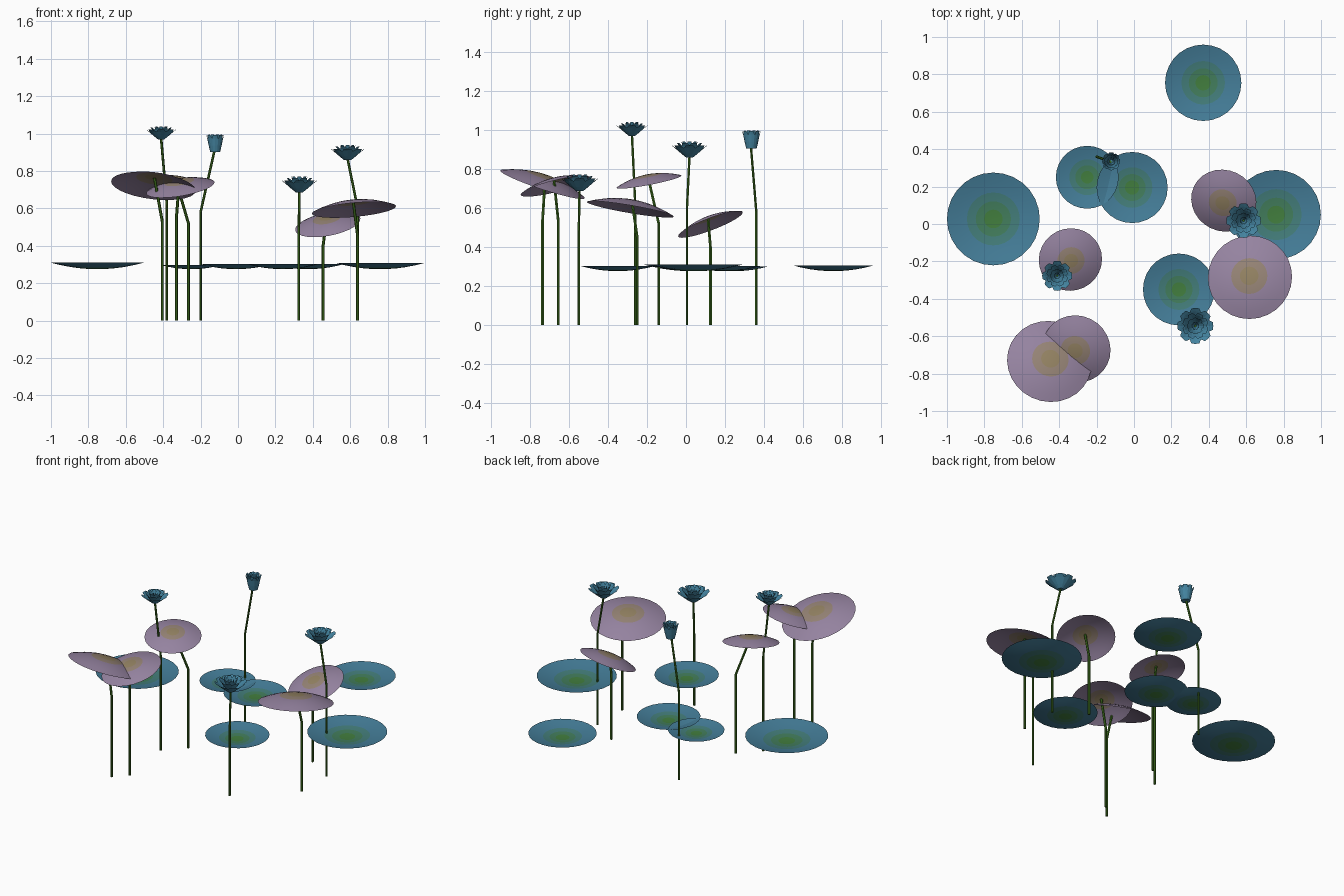
import bpy, bmesh, math
from mathutils import Vector

if "Cube" in bpy.data.objects:
    bpy.data.objects.remove(bpy.data.objects["Cube"])


def mat(name, r, g, b):
    lin = [((c / 255 + 0.055) / 1.055) ** 2.4 for c in (r, g, b)]
    m = bpy.data.materials.new(name)
    m.diffuse_color = (*lin, 1)
    m.use_nodes = True
    m.node_tree.nodes["Principled BSDF"].inputs["Base Color"].default_value = m.diffuse_color
    return m


PAD = [mat("pad_green", 66, 126, 62), mat("pad_sea_green", 66, 125, 92),
       mat("pad_teal", 67, 125, 122), mat("pad_blue", 68, 125, 152)]
LEAF = [mat("leaf_tan", 147, 130, 98), mat("leaf_taupe", 149, 131, 117),
        mat("leaf_mauve", 149, 131, 160)]
STEM = mat("stem_green", 60, 108, 28)
PETAL = mat("petal_blue", 68, 132, 160)


def finish(bm, name, mats, smooth=True):
    me = bpy.data.meshes.new(name)
    bm.to_mesh(me)
    bm.free()
    for m in mats:
        me.materials.append(m)
    for p in me.polygons:
        p.use_smooth = smooth
    ob = bpy.data.objects.new(name, me)
    bpy.context.collection.objects.link(ob)
    return ob


def disc(name, centre, radius, rise, slope, fractions, bands, mats, sides=28):
    """Round leaf sheet; rise > 0 lifts the rim (dish), rise < 0 lifts the middle (dome)."""
    bm = bmesh.new()

    def height(f):
        return rise * f * f if rise > 0 else -rise * (1 - f * f)

    mid = bm.verts.new((0, 0, height(0)))
    prev = None
    for f, band in zip(fractions, bands):
        ring = [bm.verts.new((radius * f * math.cos(2 * math.pi * i / sides),
                              radius * f * math.sin(2 * math.pi * i / sides),
                              height(f))) for i in range(sides)]
        for i in range(sides):
            j = (i + 1) % sides
            if prev is None:
                face = bm.faces.new((mid, ring[i], ring[j]))
            else:
                face = bm.faces.new((prev[i], ring[i], ring[j], prev[j]))
            face.material_index = band
        prev = ring
    ob = finish(bm, name, mats)
    normal = Vector((-slope[0], -slope[1], 1)).normalized()
    ob.rotation_mode = 'QUATERNION'
    ob.rotation_quaternion = Vector((0, 0, 1)).rotation_difference(normal)
    ob.location = centre
    return normal


def stem(name, path, radius=0.008, sides=6):
    bm = bmesh.new()
    rings = [[bm.verts.new((x + radius * math.cos(2 * math.pi * i / sides),
                            y + radius * math.sin(2 * math.pi * i / sides), z))
              for i in range(sides)] for x, y, z in path]
    for a, b in zip(rings, rings[1:]):
        for i in range(sides):
            j = (i + 1) % sides
            bm.faces.new((a[i], a[j], b[j], b[i]))
    bm.faces.new(rings[0][::-1])
    bm.faces.new(rings[-1])
    finish(bm, name, [STEM], False)


def flower(name, base, scale, layers, count=8):
    """Each layer is a list of (radius, height, width share) rows for one petal."""
    bm = bmesh.new()
    for k, rows in enumerate(layers):
        for p in range(count):
            a0 = 2 * math.pi * (p + 0.5 * (k % 2)) / count
            grid = []
            for r, z, w in rows:
                half = math.pi / count * w
                grid.append([bm.verts.new((scale * r * math.cos(a0 + t * half),
                                           scale * r * math.sin(a0 + t * half),
                                           scale * z)) for t in (-1, 0, 1)])
            for a, b in zip(grid, grid[1:]):
                for i in (0, 1):
                    bm.faces.new((a[i], b[i], b[i + 1], a[i + 1])[::-1])
    # small cap where the petals meet the stem
    r, z, _ = layers[0][0]
    bm.faces.new([bm.verts.new((scale * r * math.cos(2 * math.pi * i / 16),
                                scale * r * math.sin(2 * math.pi * i / 16),
                                scale * z)) for i in range(16)][::-1])
    ob = finish(bm, name, [PETAL], False)
    ob.location = base


# floating pads: x, y, radius
pads = [(-0.752, 0.027, 0.248), (0.37, 0.755, 0.204), (-0.25, 0.25, 0.168),
        (-0.01, 0.195, 0.19), (0.24, -0.35, 0.192), (0.76, 0.05, 0.239)]
for n, (x, y, r) in enumerate(pads):
    disc(f"floating_pad_{n + 1}", (x, y, 0.275), r, 0.14 * r, (0, 0),
         (0.2, 0.38, 0.57, 0.8, 1), (0, 1, 2, 3, 3), PAD)

# raised leaves: rim centre, radius, slope in x and y, stem foot, bend height
leaves = [((-0.452, -0.735, 0.72), 0.228, (-0.12, -0.33), (-0.405, -0.735), 0.53),
          ((-0.308, -0.668, 0.71), 0.185, (0.17, 0.25), (-0.33, -0.655), 0.54),
          ((-0.34, -0.19, 0.733), 0.17, (-0.10, 0.19), (-0.265, -0.14), 0.52),
          ((0.62, -0.285, 0.592), 0.226, (0.09, -0.17), (0.64, -0.25), 0.45),
          ((0.48, 0.125, 0.515), 0.177, (0.19, 0.38), (0.455, 0.125), 0.40)]
for n, (c, r, s, foot, bend) in enumerate(leaves):
    normal = disc(f"raised_leaf_{n + 1}", c, r, -0.22 * r, s,
                  (0.22, 0.43, 0.62, 0.82, 1), (0, 1, 2, 2, 2), LEAF)
    top = Vector(c) + normal * (0.22 * r - 0.004)
    stem(f"leaf_stem_{n + 1}", [(*foot, 0), (*foot, bend), tuple(top)])

# open flowers: base point, radius, stem foot, bend height
open_layers = [
    [(0.2, 0.0, 1), (0.45, 0.2, 1), (0.82, 0.52, 1), (1.0, 0.66, 0.55)],
    [(0.15, 0.05, 1), (0.42, 0.35, 1), (0.6, 0.66, 1), (0.72, 0.8, 0.55)],
    [(0.1, 0.08, 1), (0.28, 0.4, 1), (0.4, 0.72, 1), (0.46, 0.88, 0.55)],
    [(0.06, 0.1, 1), (0.16, 0.4, 1), (0.22, 0.72, 0.6)]]
flowers = [((-0.411, -0.277, 0.968), 0.08, (-0.38, -0.26), 0.62),
           ((0.328, -0.545, 0.686), 0.096, (0.325, -0.55), 0.45),
           ((0.586, 0.018, 0.858), 0.092, (0.64, 0.005), 0.60)]
for n, (b, r, foot, bend) in enumerate(flowers):
    flower(f"open_flower_{n + 1}", b, r, open_layers)
    stem(f"flower_stem_{n + 1}",
         [(*foot, 0), (*foot, bend), (b[0], b[1], b[2] + 0.006)], 0.007)

# closed bud
bud_layers = [
    [(0.55, 0.0, 1), (0.72, 0.7, 1), (0.88, 1.5, 1), (1.0, 1.9, 0.6)],
    [(0.45, 0.05, 1), (0.6, 0.9, 1), (0.7, 1.6, 1), (0.76, 1.95, 0.6)],
    [(0.2, 0.05, 1), (0.35, 1.0, 1), (0.42, 1.85, 0.6)]]
flower("flower_bud", (-0.122, 0.335, 0.902), 0.048, bud_layers)
stem("bud_stem", [(-0.2, 0.36, 0), (-0.2, 0.36, 0.58), (-0.126, 0.333, 0.908)], 0.007)
